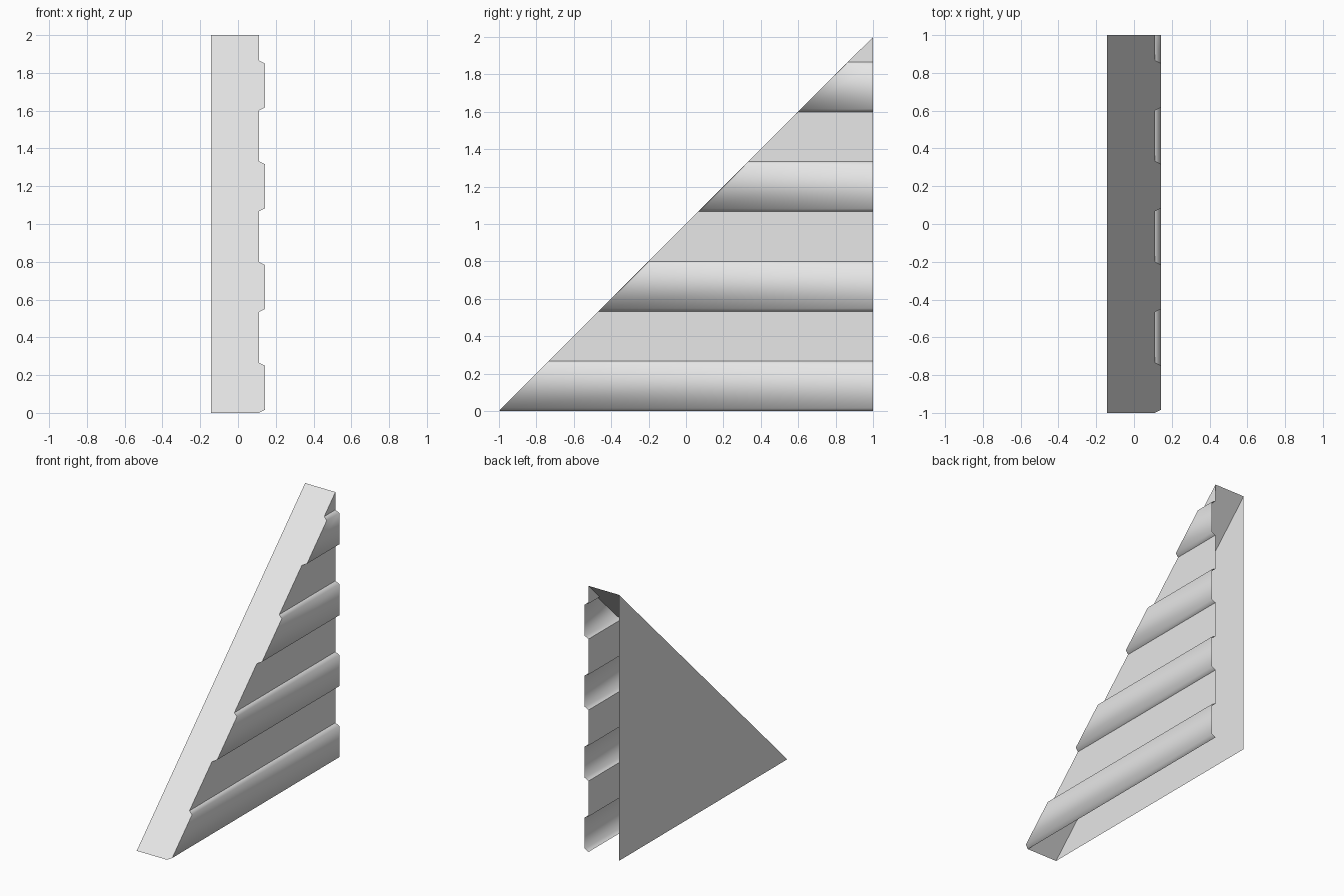
import bpy
import bmesh

cube = bpy.data.objects.get("Cube")
if cube:
    bpy.data.objects.remove(cube, do_unlink=True)

HEIGHT = 2.0
HALF = 0.142             # half thickness of the wall
GROOVE = 0.11            # x of the recessed boards
PITCH = HEIGHT / 3.75    # one raised plus one recessed board
BEVEL = 0.016

grey = bpy.data.materials.new("plain grey")
grey.use_nodes = True
grey.diffuse_color = (0.8, 0.8, 0.8, 1)
grey.node_tree.nodes["Principled BSDF"].inputs["Base Color"].default_value = (0.8, 0.8, 0.8, 1)


def on_slope(x, z):
    """Point on the 45 degree plane that cuts the gable."""
    return (x, z - HEIGHT / 2, z)


def make_part(name, bm):
    mesh = bpy.data.meshes.new(name)
    bm.to_mesh(mesh)
    bm.free()
    mesh.materials.append(grey)
    obj = bpy.data.objects.new(name, mesh)
    bpy.context.collection.objects.link(obj)
    return obj


def make_sheet(name, points):
    bm = bmesh.new()
    bm.faces.new([bm.verts.new(p) for p in points])
    return make_part(name, bm)


# Siding profile from bottom to top: four raised boards with bevelled edges
profile = []
for i in range(4):
    low = i * PITCH
    high = low + PITCH / 2
    profile += [(GROOVE, low), (HALF, low + BEVEL), (HALF, high - BEVEL), (GROOVE, high)]
profile.append((GROOVE, HEIGHT))

# Clapboard siding: the profile swept from the slope to the tall rear edge
bm = bmesh.new()
front = [bm.verts.new(on_slope(x, z)) for x, z in profile]
rear = [bm.verts.new((x, HEIGHT / 2, z)) for x, z in profile[:-1]] + [front[-1]]
for i in range(len(profile) - 1):
    corners = [front[i], rear[i], rear[i + 1], front[i + 1]]
    face = bm.faces.new(list(dict.fromkeys(corners)))
    face.smooth = True
# Raised boards are rounded over, the groove corners stay crisp
for edge in bm.edges:
    if all(abs(v.co.x - GROOVE) < 0.001 for v in edge.verts):
        edge.smooth = False
make_part("clapboard_siding", bm)

# Sloped face, its outer edge following the siding profile
make_sheet("sloped_face",
           [on_slope(-HALF, 0)] + [on_slope(x, z) for x, z in profile] + [on_slope(-HALF, HEIGHT)])

# Plain inner wall; the rear and the underside stay open
make_sheet("inner_wall",
           [on_slope(-HALF, 0), on_slope(-HALF, HEIGHT), (-HALF, HEIGHT / 2, 0)])
